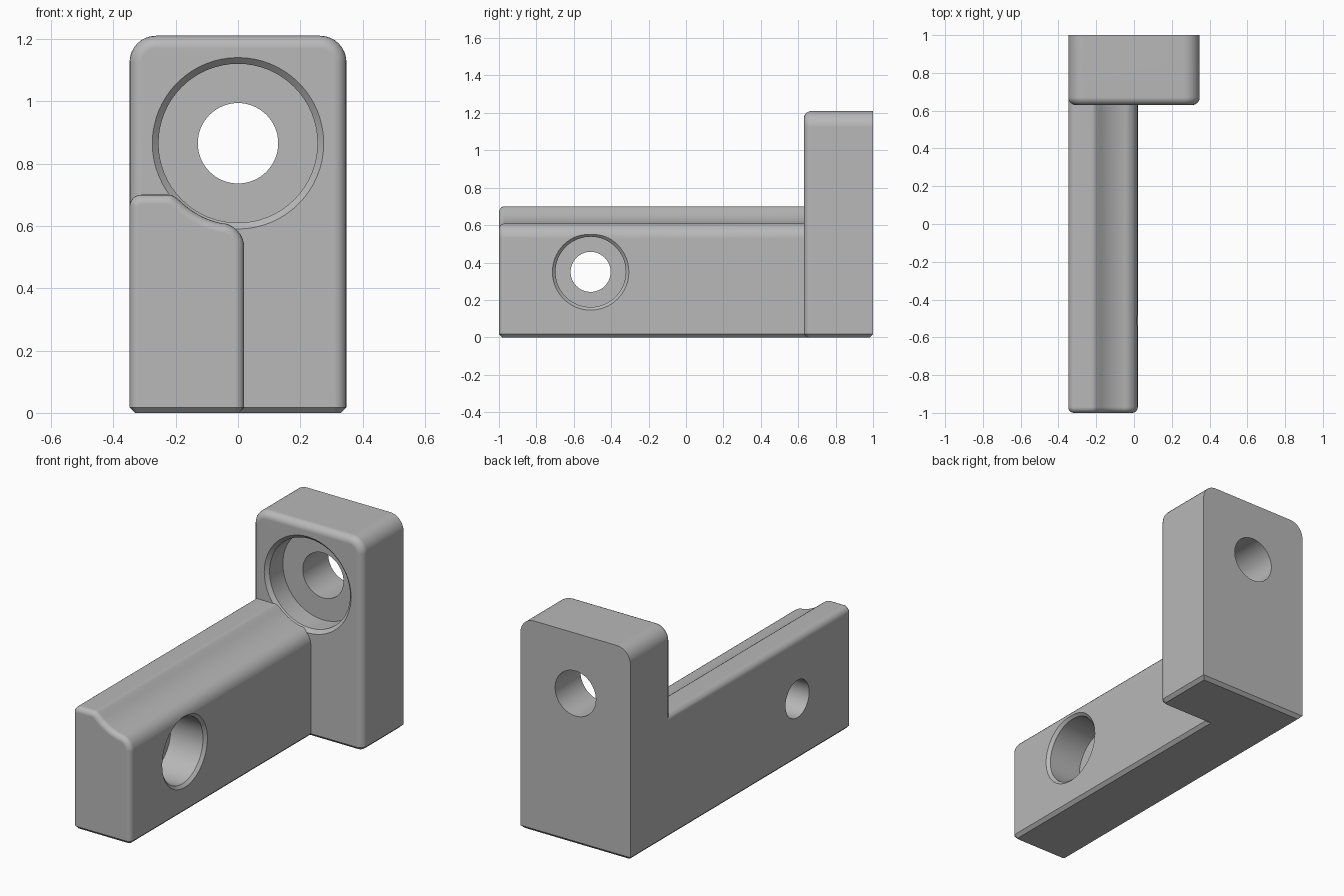
import bpy, bmesh
from math import sin, cos, pi, radians
from mathutils import Matrix

cube = bpy.data.objects.get("Cube")
if cube:
    bpy.data.objects.remove(cube, do_unlink=True)

SIDE = 0.348      # half width of the upright block
CHAMFER = 0.018   # bottom edge chamfer

grey = bpy.data.materials.new("plain grey")
grey.use_nodes = True
grey.diffuse_color = (0.48, 0.48, 0.48, 1)
grey.node_tree.nodes["Principled BSDF"].inputs["Base Color"].default_value = grey.diffuse_color


def arc(cx, cz, r, start, end, n):
    angles = [radians(start + (end - start) * i / n) for i in range(n + 1)]
    return [(cx + r * cos(a), cz + r * sin(a)) for a in angles]


def make_object(name, bm):
    bmesh.ops.recalc_face_normals(bm, faces=bm.faces)
    mesh = bpy.data.meshes.new(name)
    bm.to_mesh(mesh)
    bm.free()
    mesh.materials.append(grey)
    obj = bpy.data.objects.new(name, mesh)
    bpy.context.collection.objects.link(obj)
    return obj


def bar(name, profile, front, back, fillet):
    """Extrude an x-z profile along y, round its front rim, chamfer its bottom."""
    bm = bmesh.new()
    face = bm.faces.new([bm.verts.new((x, front, z)) for x, z in profile])
    new = bmesh.ops.extrude_face_region(bm, geom=[face], use_keep_orig=True)["geom"]
    moved = [g for g in new if isinstance(g, bmesh.types.BMVert)]
    bmesh.ops.translate(bm, verts=moved, vec=(0, back - front, 0))
    bmesh.ops.recalc_face_normals(bm, faces=bm.faces)
    rim = [e for e in bm.edges if all(abs(v.co.y - front) < 1e-5 for v in e.verts)]
    bmesh.ops.bevel(bm, geom=rim, offset=fillet, segments=5, profile=0.5,
                    affect='EDGES', clamp_overlap=False)
    # Trim flat at the ground and chamfer the cut outline
    bmesh.ops.bisect_plane(bm, geom=bm.verts[:] + bm.edges[:] + bm.faces[:],
                           plane_co=(0, 0, 0), plane_no=(0, 0, -1), clear_outer=True)
    outline = [e for e in bm.edges if e.is_boundary]
    bmesh.ops.holes_fill(bm, edges=outline, sides=0)
    bmesh.ops.recalc_face_normals(bm, faces=bm.faces)
    bmesh.ops.bevel(bm, geom=outline, offset=CHAMFER, segments=1,
                    affect='EDGES', clamp_overlap=False)
    return make_object(name, bm)


def bore(name, steps, matrix, sides=64):
    """Stepped round cutter along local z, from (radius, depth) steps."""
    bm = bmesh.new()
    rings = [[bm.verts.new((r * cos(2 * pi * i / sides), r * sin(2 * pi * i / sides), t))
              for i in range(sides)] for r, t in steps]
    for a, b in zip(rings, rings[1:]):
        for i in range(sides):
            j = (i + 1) % sides
            bm.faces.new((a[i], a[j], b[j], b[i]))
    bm.faces.new(rings[0])
    bm.faces.new(rings[-1])
    bm.transform(matrix)
    return make_object(name, bm)


def combine(target, other, operation):
    mod = target.modifiers.new(operation.lower(), 'BOOLEAN')
    mod.operation = operation
    mod.solver = 'EXACT'
    mod.object = other
    bpy.context.view_layer.objects.active = target
    bpy.ops.object.modifier_apply(modifier=mod.name)
    other.hide_render = True
    bpy.data.objects.remove(other, do_unlink=True)


# Upright block with rounded top corners
block_profile = [(-SIDE, -0.2), (SIDE, -0.2)]
block_profile += arc(SIDE - 0.085, 1.125, 0.085, 0, 90, 8)
block_profile += arc(-SIDE + 0.085, 1.125, 0.085, 90, 180, 8)
bracket = bar("bracket", block_profile, 0.63, 1.0, 0.04)

# Counterbored hole through the block, entering from the front
into_back = Matrix.Translation((0, 0.63, 0.865)) @ Matrix.Rotation(-pi / 2, 4, 'X')
combine(bracket, bore("block_bore", [(0.295, -0.02), (0.255, 0.02), (0.255, 0.14),
                                     (0.129, 0.14), (0.129, 0.5)], into_back), 'DIFFERENCE')

# Long arm whose top is hollowed to clear the counterbore
arm_profile = [(-SIDE, -0.2), (0.02, -0.2)]
arm_profile += arc(-0.06, 0.53, 0.08, 0, 78, 7)
arm_profile += arc(0, 0.865, 0.262, 259, 225, 7)
arm_profile += arc(-0.225, 0.66, 0.04, 48, 90, 4)
arm_profile += arc(-SIDE + 0.038, 0.662, 0.038, 90, 180, 6)
arm = bar("arm", arm_profile, -1.0, 0.72, 0.03)

# Counterbored hole through the arm, entering from its left side
into_right = Matrix.Translation((0.02, -0.51, 0.35)) @ Matrix.Rotation(-pi / 2, 4, 'Y')
combine(arm, bore("arm_bore", [(0.225, -0.02), (0.188, 0.016), (0.188, 0.22),
                               (0.107, 0.22), (0.107, 0.5)], into_right), 'DIFFERENCE')

# Join into one solid and shade
combine(bracket, arm, 'UNION')
bpy.ops.object.select_all(action='DESELECT')
bracket.select_set(True)
bpy.context.view_layer.objects.active = bracket
bpy.ops.object.shade_smooth_by_angle(angle=radians(30))
weighted = bracket.modifiers.new("even shading", 'WEIGHTED_NORMAL')
weighted.keep_sharp = True
